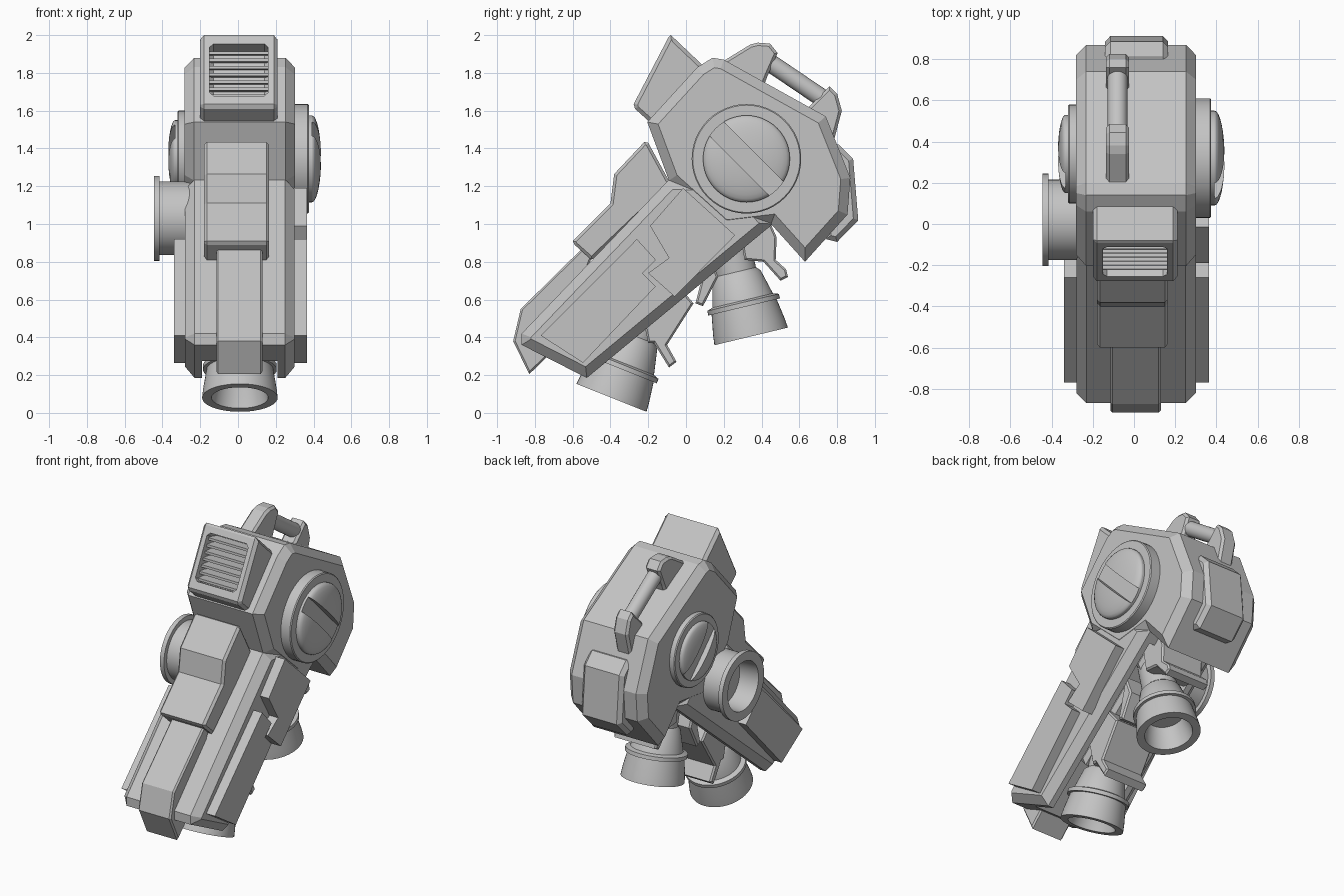
import bpy, bmesh, math
from mathutils import Vector

old = bpy.data.objects.get("Cube")
if old:
    bpy.data.objects.remove(old)

grey = bpy.data.materials.new("plain_grey")
grey.use_nodes = True
COLOR = (0.55, 0.55, 0.55, 1)
grey.diffuse_color = COLOR
grey.node_tree.nodes["Principled BSDF"].inputs["Base Color"].default_value = COLOR


def finish(name, bm, smooth=False):
    bmesh.ops.recalc_face_normals(bm, faces=bm.faces)
    mesh = bpy.data.meshes.new(name)
    bm.to_mesh(mesh)
    bm.free()
    mesh.materials.append(grey)
    ob = bpy.data.objects.new(name, mesh)
    bpy.context.collection.objects.link(ob)
    if smooth:
        bpy.ops.object.select_all(action='DESELECT')
        ob.select_set(True)
        bpy.context.view_layer.objects.active = ob
        bpy.ops.object.shade_smooth_by_angle(angle=math.radians(32))
    return ob


def prism(name, pts, x0, x1, bevel=0.0):
    """Side profile (y, z) extruded across x, with both rims chamfered."""
    bm = bmesh.new()
    base = bm.faces.new([bm.verts.new((x0, y, z)) for y, z in pts])
    out = bmesh.ops.extrude_face_region(bm, geom=[base])
    moved = [v for v in out["geom"] if isinstance(v, bmesh.types.BMVert)]
    bmesh.ops.translate(bm, verts=moved, vec=(x1 - x0, 0, 0))
    if bevel:
        bmesh.ops.recalc_face_normals(bm, faces=bm.faces)
        rims = [e for e in bm.edges if abs(e.verts[0].co.x - e.verts[1].co.x) < 1e-5]
        bmesh.ops.bevel(bm, geom=rims, offset=bevel, offset_type='OFFSET',
                        segments=1, profile=0.5, affect='EDGES')
    return finish(name, bm)


def cut(ob, cutter):
    cutter.hide_render = True
    cutter.hide_set(True)
    cutter.display_type = 'WIRE'
    mod = ob.modifiers.new("recess", 'BOOLEAN')
    mod.operation, mod.solver, mod.object = 'DIFFERENCE', 'EXACT', cutter


def lathe(profile, origin, axis, sides=48):
    """Closed solid of revolution from (radius, height) pairs."""
    bm = bmesh.new()
    rings = []
    for r, h in profile:
        rings.append([bm.verts.new((r * math.cos(math.tau * i / sides),
                                    r * math.sin(math.tau * i / sides), h))
                      for i in range(sides)])
    for a, b in zip(rings, rings[1:]):
        for i in range(sides):
            j = (i + 1) % sides
            bm.faces.new((a[i], a[j], b[j], b[i]))
    bmesh.ops.remove_doubles(bm, verts=bm.verts, dist=1e-5)
    turn = Vector(axis).to_track_quat('Z', 'Y').to_matrix().to_4x4()
    bmesh.ops.transform(bm, matrix=turn, verts=bm.verts)
    bmesh.ops.translate(bm, verts=bm.verts, vec=origin)
    return bm


def slab(center, along, half_len, half_thick):
    """Four corners of a tilted rectangle in the side plane."""
    c, u = Vector(center), Vector(along).normalized()
    n = Vector((-u.y, u.x))
    return [c + u * a * half_len + n * b * half_thick
            for a, b in ((-1, -1), (1, -1), (1, 1), (-1, 1))]


# Head and arm
LEFT, RIGHT = -0.28, 0.30
prism("head", [(-0.205, 1.54), (0.06, 1.83), (0.14, 1.88), (0.20, 1.87), (0.74, 1.57),
               (0.87, 1.245), (0.855, 1.05), (0.63, 0.80), (0.45, 1.0), (0.20, 0.97),
               (-0.09, 1.23)], LEFT - 0.002, RIGHT + 0.002, 0.05)
arm = prism("arm", [(-0.09, 1.235), (-0.87, 0.42), (-0.87, 0.36), (-0.525, 0.185),
                    (0.46, 1.0), (0.25, 1.22)], LEFT, RIGHT, 0.05)

# Underside channel with floor plates
heel, top = Vector((-0.525, 0.185)), Vector((0.46, 1.0))
run = (top - heel).normalized()
inward = Vector((-run.y, run.x))
cut(arm, prism("channel_cutter", slab((heel + top) / 2 - run * 0.16, run, 0.72, 0.18),
               -0.19, 0.21))
for i, t in enumerate((0.34, 0.60, 0.88)):
    spot = heel.lerp(top, t) + inward * 0.13
    prism(f"floor_plate_{i}", slab(spot, run, 0.12, 0.06), -0.12, 0.14, 0.025)

# Raised side panels
lower = [(-0.77, 0.41), (-0.26, 0.92), (-0.16, 0.81), (-0.23, 0.74), (-0.16, 0.67),
         (-0.545, 0.265)]
upper = [(-0.19, 0.99), (-0.015, 1.19), (0.26, 0.94), (-0.06, 0.615), (-0.20, 0.74),
         (-0.09, 0.82)]
prism("lower_panel_left", lower, RIGHT - 0.01, 0.365)
prism("upper_panel_left", upper, RIGHT - 0.01, 0.365)
prism("lower_panel_right", lower, LEFT + 0.01, -0.34)

# Chest block and long front strip
prism("chest_block", [(-0.08, 1.21), (-0.20, 1.43), (-0.22, 1.435), (-0.38, 1.265),
                      (-0.40, 1.11), (-0.60, 0.91), (-0.59, 0.89), (-0.50, 0.81)],
      -0.18, 0.165, 0.015)
prism("front_strip", [(-0.45, 0.95), (-0.55, 0.87), (-0.875, 0.55), (-0.915, 0.38),
                      (-0.83, 0.205), (-0.68, 0.35)], -0.115, 0.13, 0.01)

# Intake box with louvres
box = prism("intake_box", [(-0.08, 2.0), (-0.092, 1.99), (-0.277, 1.635), (-0.27, 1.61),
                           (-0.17, 1.52), (0.05, 1.70), (0.11, 1.82)], -0.20, 0.21, 0.02)
face = Vector((0.19, 0.37)).normalized()
mid = Vector((-0.18, 1.815))
depth = Vector((face.y, -face.x))
cut(box, prism("intake_cutter", slab(mid, face, 0.155, 0.10), -0.15, 0.16, 0.02))
for i in range(7):
    spot = mid + face * (i - 3) * 0.043 + depth * 0.06
    prism(f"louvre_{i}", slab(spot, (1, -0.1), 0.035, 0.008), -0.155, 0.165)

# Carry handle
prism("handle_front_post", [(0.17, 1.85), (0.21, 1.87), (0.34, 1.95), (0.38, 1.96),
                            (0.445, 1.955), (0.485, 1.905), (0.43, 1.78), (0.40, 1.70)],
      -0.135, -0.025, 0.015)
prism("handle_back_post", [(0.62, 1.58), (0.65, 1.62), (0.76, 1.73), (0.80, 1.69),
                           (0.825, 1.60), (0.78, 1.43), (0.70, 1.45)],
      -0.135, -0.025, 0.015)
bar = Vector((0, 0.34, -0.23))
finish("handle_bar", lathe([(0, 0), (0.048, 0), (0.048, bar.length), (0, bar.length)],
                           (-0.08, 0.42, 1.87), bar, 24), True)

# Back box
prism("back_box", [(0.78, 1.42), (0.81, 1.42), (0.885, 1.345), (0.912, 1.02), (0.80, 0.905),
                   (0.74, 0.92)], -0.14, 0.165, 0.025)


# Slotted side domes
def side_dome(label, x_in, x_face, x_tip, y, z, ring_r, dome_r):
    sign = math.copysign(1, x_face)
    axis, h = (sign, 0, 0), abs(x_face - x_in)
    finish(label + "_ring", lathe([(0, 0), (ring_r, 0), (ring_r, h - 0.006),
                                   (ring_r - 0.006, h), (0, h)], (x_in, y, z), axis), True)
    rise = abs(x_tip - x_face)
    rim = rise * 0.25
    arc = [(dome_r * math.cos(a), rim + (rise - rim) * math.sin(a))
           for a in [math.pi / 2 * i / 8 for i in range(9)]]
    prof = [(0, 0), (dome_r, 0)] + arc
    finish(label + "_slot_floor", lathe([(0, 0), (dome_r, 0), (dome_r, rim), (0, rim)],
                                        (x_face, y, z), axis), True)
    for k, s in (("upper", 1), ("lower", -1)):
        bm = lathe(prof, (x_face, y, z), axis)
        n = Vector((0, s, s)).normalized()
        res = bmesh.ops.bisect_plane(bm, geom=bm.verts[:] + bm.edges[:] + bm.faces[:],
                                     plane_co=Vector((x_face, y, z)) + n * 0.052,
                                     plane_no=n, clear_inner=True)
        edges = [e for e in res["geom_cut"] if isinstance(e, bmesh.types.BMEdge)]
        bmesh.ops.contextual_create(bm, geom=edges)
        finish(f"{label}_{k}_cap", bm, True)


side_dome("left_dome", 0.28, 0.375, 0.44, 0.32, 1.345, 0.29, 0.23)
side_dome("right_dome", -0.26, -0.32, -0.37, 0.34, 1.36, 0.24, 0.19)

# Side port
finish("side_port", lathe([(0, 0), (0.195, 0), (0.195, 0.165), (0.225, 0.165), (0.225, 0.195),
                           (0.165, 0.195), (0.155, 0.06), (0, 0.06)],
                          (-0.25, 0.02, 1.03), (-1, 0, 0)), True)

# Thruster bells
bell = [(0, 0.15), (0.115, 0.15), (0.14, 0.06), (0.15, 0), (0.2, 0), (0.195, 0.05),
        (0.177, 0.16), (0.195, 0.16), (0.195, 0.185), (0.165, 0.195), (0.13, 0.33),
        (0.11, 0.35), (0.11, 0.68), (0, 0.68)]
finish("lower_thruster", lathe(bell, (0.01, -0.395, 0.08), (0, 0.37, 0.93)), True)
finish("upper_thruster", lathe(bell, (0.01, 0.345, 0.405), (0, -0.233, 0.973)), True)

# Thruster brackets
prism("lower_hook", [(-0.20, 0.37), (-0.17, 0.37), (-0.09, 0.24), (-0.05, 0.27),
                     (-0.10, 0.36), (0.04, 0.58), (-0.08, 0.72), (-0.24, 0.56)],
      -0.15, 0.17, 0.01)
prism("upper_hook", [(0.31, 0.81), (0.41, 0.80), (0.50, 0.70), (0.54, 0.72), (0.53, 0.76),
                     (0.475, 0.81), (0.48, 0.93), (0.44, 1.02), (0.28, 0.98)],
      -0.15, 0.17, 0.01)
prism("middle_tab", [(0.05, 0.58), (0.09, 0.565), (0.17, 0.72), (0.12, 0.85)],
      -0.15, 0.17, 0.01)
